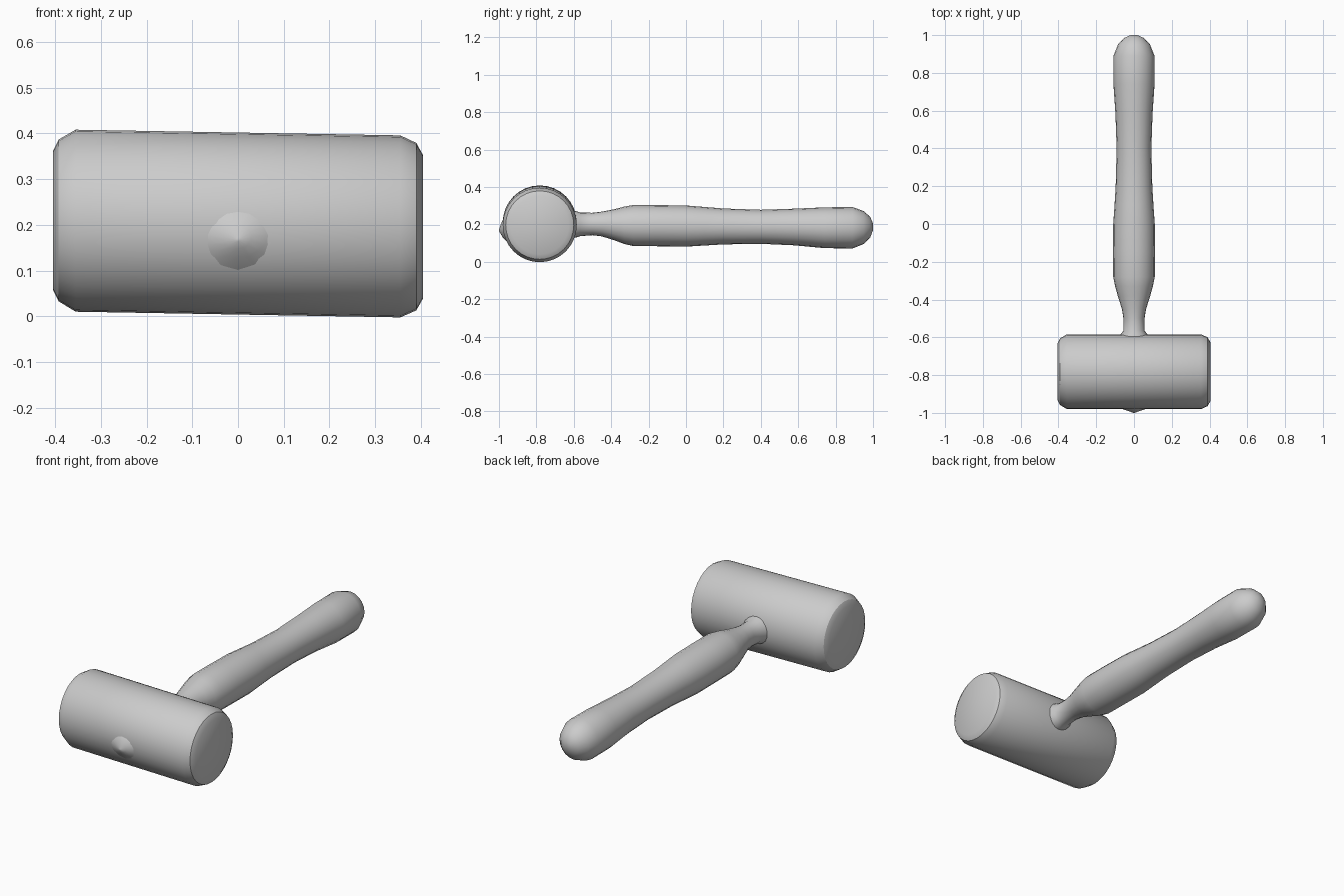
import bpy, bmesh, math
from mathutils import Vector

cube = bpy.data.objects.get("Cube")
if cube:
    bpy.data.objects.remove(cube, do_unlink=True)

grey = bpy.data.materials.new("plain_grey")
grey.use_nodes = True
grey.diffuse_color = (0.6, 0.6, 0.6, 1)
grey.node_tree.nodes["Principled BSDF"].inputs["Base Color"].default_value = (0.6, 0.6, 0.6, 1)


def lathe(name, stations, side, up, segments, angle):
    """Closed tube through (centre, radius_side, radius_up) rings."""
    bm = bmesh.new()
    side, up = Vector(side), Vector(up)
    rings = []
    for centre, rs, ru in stations:
        ring = []
        for i in range(segments):
            a = 2 * math.pi * i / segments
            ring.append(bm.verts.new(Vector(centre) + side * rs * math.cos(a) + up * ru * math.sin(a)))
        rings.append(ring)
    for r0, r1 in zip(rings, rings[1:]):
        for i in range(segments):
            j = (i + 1) % segments
            bm.faces.new((r0[i], r0[j], r1[j], r1[i]))
    bm.faces.new(rings[0])
    bm.faces.new(rings[-1])
    bmesh.ops.recalc_face_normals(bm, faces=bm.faces)
    mesh = bpy.data.meshes.new(name)
    bm.to_mesh(mesh)
    bm.free()
    mesh.materials.append(grey)
    obj = bpy.data.objects.new(name, mesh)
    bpy.context.collection.objects.link(obj)
    bpy.ops.object.select_all(action='DESELECT')
    obj.select_set(True)
    bpy.context.view_layer.objects.active = obj
    bpy.ops.object.shade_smooth_by_angle(angle=math.radians(angle))
    return obj


# Mallet head: cylinder across x with rounded rims, slightly tilted
HEAD_Y, HEAD_Z = -0.782, 0.203
head_profile = [(-0.405, 0.150), (-0.392, 0.176), (-0.355, 0.198),
                (0.355, 0.198), (0.39, 0.182), (0.405, 0.155)]
lathe("mallet_head",
      [((x, HEAD_Y, HEAD_Z - 0.007 * x / 0.4), r, r + 0.001) for x, r in head_profile],
      (0, 1, 0), (0, 0, 1), 32, 32)

# Handle: (y, centre z, half width, half height)
handle_profile = [
    (-0.62, 0.200, 0.075, 0.075), (-0.585, 0.200, 0.072, 0.070),
    (-0.565, 0.200, 0.056, 0.063), (-0.50, 0.202, 0.056, 0.060),
    (-0.45, 0.202, 0.064, 0.066), (-0.38, 0.198, 0.086, 0.084),
    (-0.33, 0.195, 0.100, 0.100), (-0.28, 0.194, 0.110, 0.110),
    (-0.15, 0.193, 0.111, 0.110), (0.0, 0.191, 0.110, 0.110),
    (0.10, 0.190, 0.103, 0.103), (0.20, 0.189, 0.097, 0.096),
    (0.40, 0.187, 0.092, 0.091), (0.58, 0.186, 0.098, 0.098),
    (0.74, 0.182, 0.109, 0.109), (0.89, 0.182, 0.109, 0.111),
    (0.95, 0.183, 0.085, 0.088), (0.985, 0.185, 0.052, 0.055),
    (1.0, 0.187, 0.018, 0.018)]
lathe("handle", [((0, y, z), w, h) for y, z, w, h in handle_profile],
      (1, 0, 0), (0, 0, 1), 20, 45)

# Shallow bump on the front where the handle tenon pushes through
lathe("front_bump",
      [((0, -0.945, 0.18), 0.12, 0.085), ((0, -0.978, 0.178), 0.065, 0.05),
       ((0, -0.99, 0.174), 0.03, 0.026), ((0, -1.0, 0.168), 0.004, 0.004)],
      (1, 0, 0), (0, 0, 1), 16, 45)
